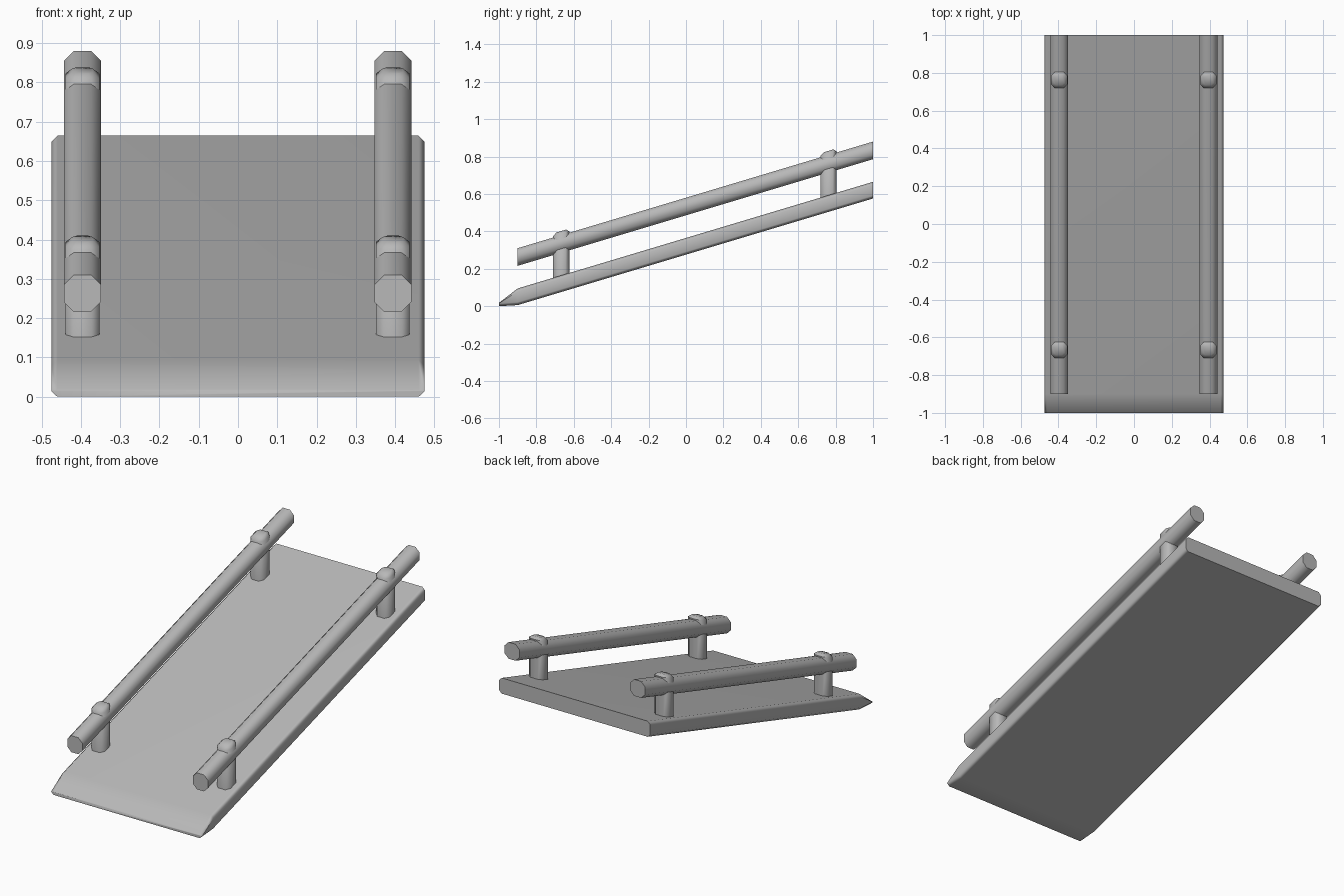
import bpy, bmesh
from math import radians

if "Cube" in bpy.data.objects:
    bpy.data.objects.remove(bpy.data.objects["Cube"])

SLOPE = 0.3
grey = bpy.data.materials.new("dark_grey")
grey.diffuse_color = (0.48, 0.48, 0.48, 1)
grey.use_nodes = True
grey.node_tree.nodes["Principled BSDF"].inputs["Base Color"].default_value = grey.diffuse_color


def deck_top(y):
    return 0.095 + SLOPE * (y + 0.9)


def octagon(hw, hh, c):
    """Chamfered rectangle, counter-clockwise."""
    return [(hw - c, -hh), (hw, -hh + c), (hw, hh - c), (hw - c, hh),
            (c - hw, hh), (-hw, hh - c), (-hw, c - hh), (c - hw, -hh)]


def loft(name, rings, x=0, angle=50):
    """Skin matching rings of points and cap both ends."""
    bm = bmesh.new()
    loops = [[bm.verts.new(p) for p in r] for r in rings]
    n = len(loops[0])
    for a, b in zip(loops, loops[1:]):
        for i in range(n):
            j = (i + 1) % n
            bm.faces.new((a[i], a[j], b[j], b[i]))
    bm.faces.new(loops[0])
    bm.faces.new(loops[-1])
    bmesh.ops.recalc_face_normals(bm, faces=bm.faces)
    me = bpy.data.meshes.new(name)
    bm.to_mesh(me)
    bm.free()
    me.materials.append(grey)
    ob = bpy.data.objects.new(name, me)
    ob.location.x = x
    bpy.context.collection.objects.link(ob)
    bpy.ops.object.select_all(action='DESELECT')
    ob.select_set(True)
    bpy.context.view_layer.objects.active = ob
    bpy.ops.object.shade_smooth_by_angle(angle=radians(angle))
    return ob


def upright_ring(y, zc, hw, hh, c):
    return [(px, y, zc + pz) for px, pz in octagon(hw, hh, c)]


# Sloping deck with a thin wedge tip at the foot; broad faces shade flat
tip_z = [0, 0.014, 0.015, 0.018, 0.018, 0.015, 0.014, 0]
tip = [(p[0], -1, z) for p, z in zip(octagon(0.475, 0.045, 0.015), tip_z)]
deck = loft("deck", [tip] + [upright_ring(y, deck_top(y) - 0.0445, 0.475, 0.0445, 0.016)
                             for y in (-0.9, 1)], angle=60)
weighted = deck.modifiers.new("flat_shading", 'WEIGHTED_NORMAL')
weighted.keep_sharp = True

for side, x in (("left", -0.396), ("right", 0.394)):
    # Handrail parallel to the deck
    loft(side + "_handrail",
         [upright_ring(y, deck_top(y) + 0.168, 0.047, 0.047, 0.025) for y in (-0.9, 1)], x)

    # Posts run through the rail and end in a chamfered, sloping cap
    for end, yc in (("front", -0.667), ("back", 0.762)):
        rings = []
        for height, r, c in ((-0.03, 0.043, 0.02), (0.222, 0.043, 0.02), (0.237, 0.026, 0.011)):
            rings.append([(px, yc + py, deck_top(yc + py) + height)
                          for px, py in octagon(r, r, c)])
        loft(f"{side}_{end}_post", rings, x)
